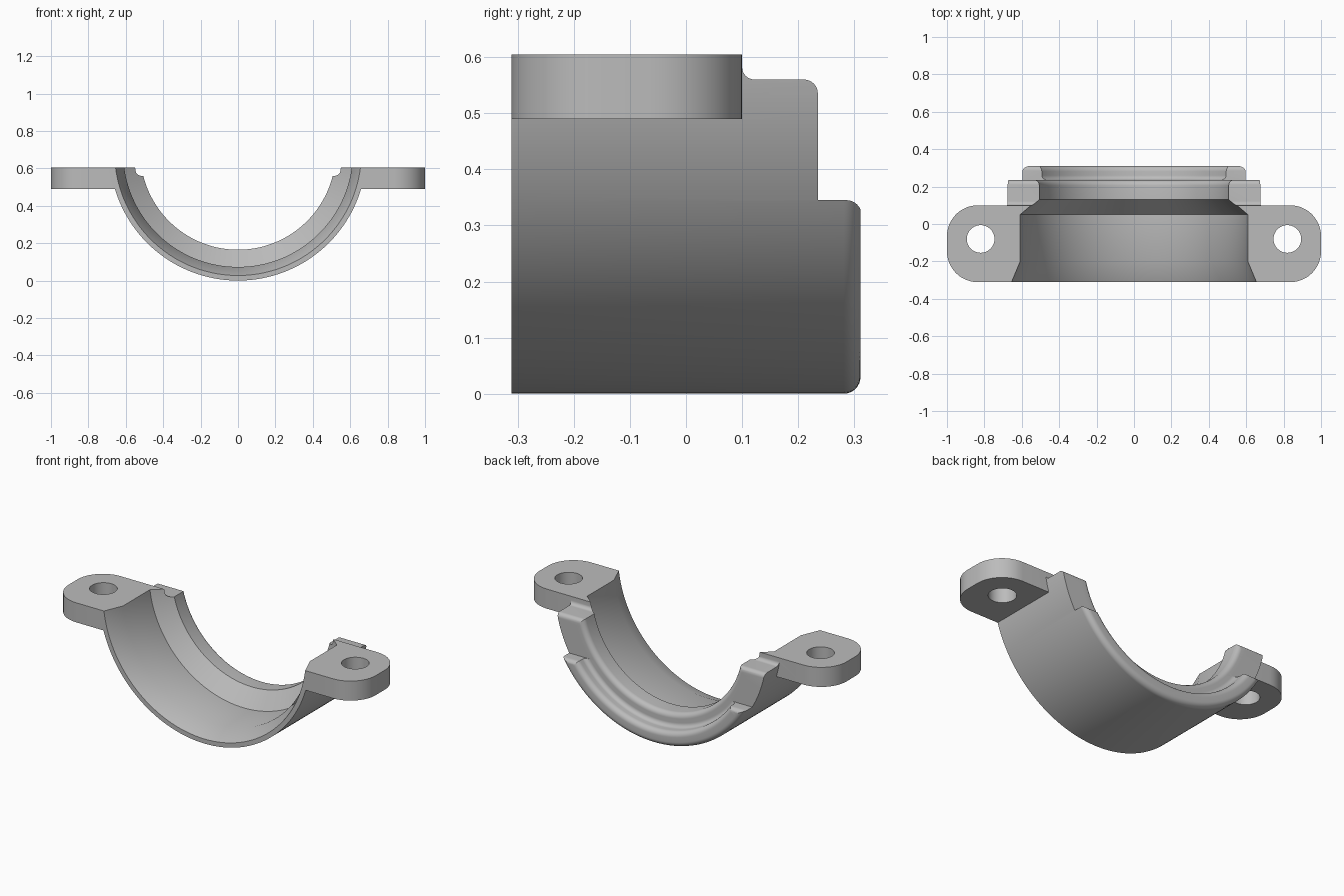
import bpy, bmesh
from math import sin, cos, pi, radians

if "Cube" in bpy.data.objects:
    bpy.data.objects.remove(bpy.data.objects["Cube"])

RADIUS = 0.687          # outer radius, also the height of the bore axis
FRONT, BACK = -0.311, 0.311

grey = bpy.data.materials.new("plain grey")
grey.use_nodes = True
grey.diffuse_color = (0.5, 0.5, 0.5, 1)
grey.node_tree.nodes["Principled BSDF"].inputs["Base Color"].default_value = (0.5, 0.5, 0.5, 1)


def arc(cx, cy, r, start, end, steps=8):
    angles = [radians(start + (end - start) * i / steps) for i in range(steps + 1)]
    return [(cx + r * cos(a), cy + r * sin(a)) for a in angles]


def finish(bm, name):
    bmesh.ops.recalc_face_normals(bm, faces=bm.faces)
    mesh = bpy.data.meshes.new(name)
    bm.to_mesh(mesh)
    bm.free()
    mesh.materials.append(grey)
    obj = bpy.data.objects.new(name, mesh)
    bpy.context.collection.objects.link(obj)
    return obj


def prism(name, points, place, direction):
    """Extrude a flat outline along a direction."""
    bm = bmesh.new()
    face = bm.faces.new([bm.verts.new(place(*p)) for p in points])
    geom = bmesh.ops.extrude_face_region(bm, geom=[face])["geom"]
    moved = [v for v in geom if isinstance(v, bmesh.types.BMVert)]
    bmesh.ops.translate(bm, verts=moved, vec=direction)
    return finish(bm, name)


def half_revolve(name, profile, steps=96):
    """Sweep a closed (y, radius) profile through the lower half turn."""
    bm = bmesh.new()
    rings = []
    for i in range(steps + 1):
        a = -pi / 2 + pi * i / steps
        rings.append([bm.verts.new((r * sin(a), y, RADIUS - r * cos(a))) for y, r in profile])
    n = len(profile)
    for a, b in zip(rings, rings[1:]):
        for j in range(n):
            k = (j + 1) % n
            bm.faces.new((a[j], a[k], b[k], b[j]))
    bm.faces.new(rings[0])
    bm.faces.new(rings[-1])
    return finish(bm, name)


def combine(target, tool, operation):
    mod = target.modifiers.new(operation.lower(), "BOOLEAN")
    mod.operation = operation
    mod.solver = "EXACT"
    mod.object = tool
    bpy.ops.object.select_all(action="DESELECT")
    bpy.context.view_layer.objects.active = target
    target.select_set(True)
    bpy.ops.object.modifier_apply(modifier=mod.name)
    bpy.data.objects.remove(tool)


# Clamp shell: stepped bore, inner ridge and rounded back lip
profile = [(FRONT, RADIUS), (FRONT, 0.66), (-0.2, 0.614), (0.05, 0.614), (0.13, 0.522)]
profile += arc(0.205, 0.552, 0.03, -90, 0)
profile += arc(0.26, 0.575, 0.025, 180, 90)
profile += arc(0.281, 0.63, 0.03, -90, 0)
profile += arc(0.281, RADIUS - 0.03, 0.03, 0, 90)
clamp = half_revolve("clamp_half", profile)

# Stepped top: flange level, lower shoulder, short back lip
top = [(-0.5, 0.605), (0.1, 0.605)]
top += arc(0.122, 0.582, 0.022, 180, 270)
top += arc(0.21, 0.535, 0.025, 90, 0)
top += [(0.235, 0.345)] + arc(0.286, 0.318, 0.027, 90, 0)
top += [(0.5, 0.318), (0.5, 1), (-0.5, 1)]
cutter = prism("top_cutter", top, lambda y, z: (-1.2, y, z), (2.4, 0, 0))
cutter.hide_render = True
combine(clamp, cutter, "DIFFERENCE")

# Bolt ears with rounded outer corners and through holes
for side in (1, -1):
    outline = [(0.657, FRONT)]
    outline += arc(0.835, FRONT + 0.165, 0.165, -90, 0, 12)
    outline += arc(0.835, 0.1 - 0.165, 0.165, 0, 90, 12)
    outline += [(0.657, 0.1)]
    ear = prism("bolt_ear", outline, lambda x, y: (side * x, y, 0.49), (0, 0, 0.115))
    hole = arc(0.82, -0.08, 0.074, 0, 360, 40)[:-1]
    drill = prism("bolt_hole_cutter", hole, lambda x, y: (side * x, y, 0.4), (0, 0, 0.3))
    combine(ear, drill, "DIFFERENCE")
    combine(clamp, ear, "UNION")

bpy.ops.object.select_all(action="DESELECT")
clamp.select_set(True)
bpy.context.view_layer.objects.active = clamp
bpy.ops.object.shade_smooth_by_angle(angle=radians(25))
